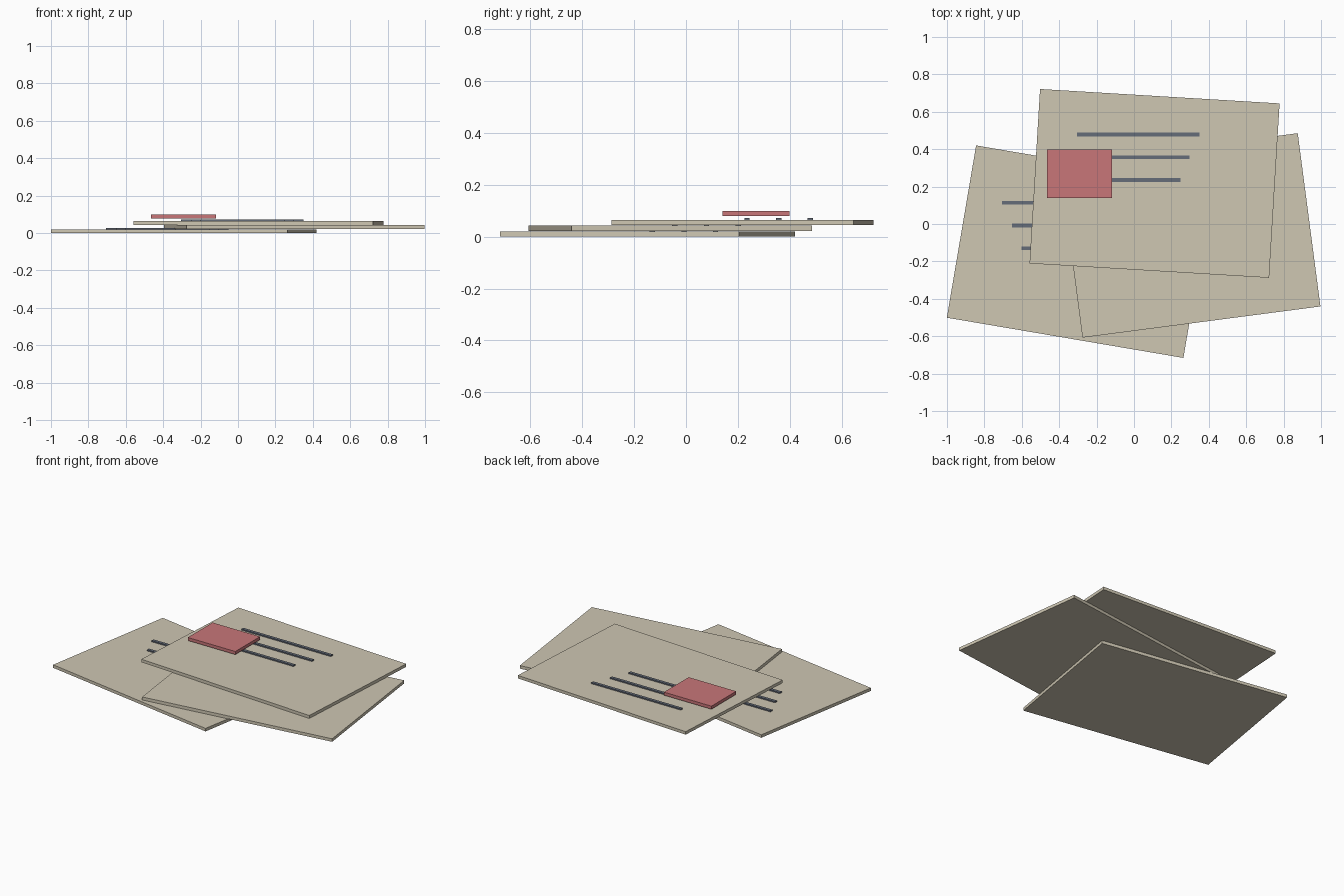
import bpy, math

if "Cube" in bpy.data.objects:
    bpy.data.objects.remove(bpy.data.objects["Cube"])


def material(name, rgb):
    m = bpy.data.materials.new(name)
    m.diffuse_color = (*rgb, 1)
    m.use_nodes = True
    m.node_tree.nodes["Principled BSDF"].inputs["Base Color"].default_value = m.diffuse_color
    return m


PAPER = material("paper_tan", (0.62, 0.57, 0.45))
INK = material("ink_dark", (0.13, 0.15, 0.19))
RED = material("stamp_red", (0.58, 0.18, 0.19))


def box(name, centre, size, mat, turn=0):
    """Box whose base sits at centre z."""
    x, y, z = centre
    bpy.ops.mesh.primitive_cube_add(size=1, location=(x, y, z + size[2] / 2),
                                    rotation=(0, 0, math.radians(turn)))
    ob = bpy.context.object
    ob.name = name
    ob.scale = size
    bpy.ops.object.transform_apply(location=False, rotation=True, scale=True)
    ob.data.materials.append(mat)
    return ob


# stacked sheets, each with three unrotated writing lines
THICK = 0.02
sheets = [("bottom", -0.29, -0.148, 0.0, -9.65),
          ("middle", 0.30, -0.061, 0.0222, 7.46),
          ("top", 0.11, 0.217, 0.0444, -3.44)]
lines = [(0.262, 0.655), (0.140, 0.55), (0.018, 0.45)]

for label, x, y, z, turn in sheets:
    box(f"{label}_sheet", (x, y, z), (1.283, 0.934, THICK), PAPER, turn)
    for i, (dy, length) in enumerate(lines, 1):
        box(f"{label}_writing_line_{i}", (x - 0.087, y + dy, z + THICK),
            (length, 0.02, 0.008), INK)

# red tag floating just above the top sheet
box("red_tag", (-0.291, 0.269, 0.0785), (0.347, 0.258, 0.0205), RED)
